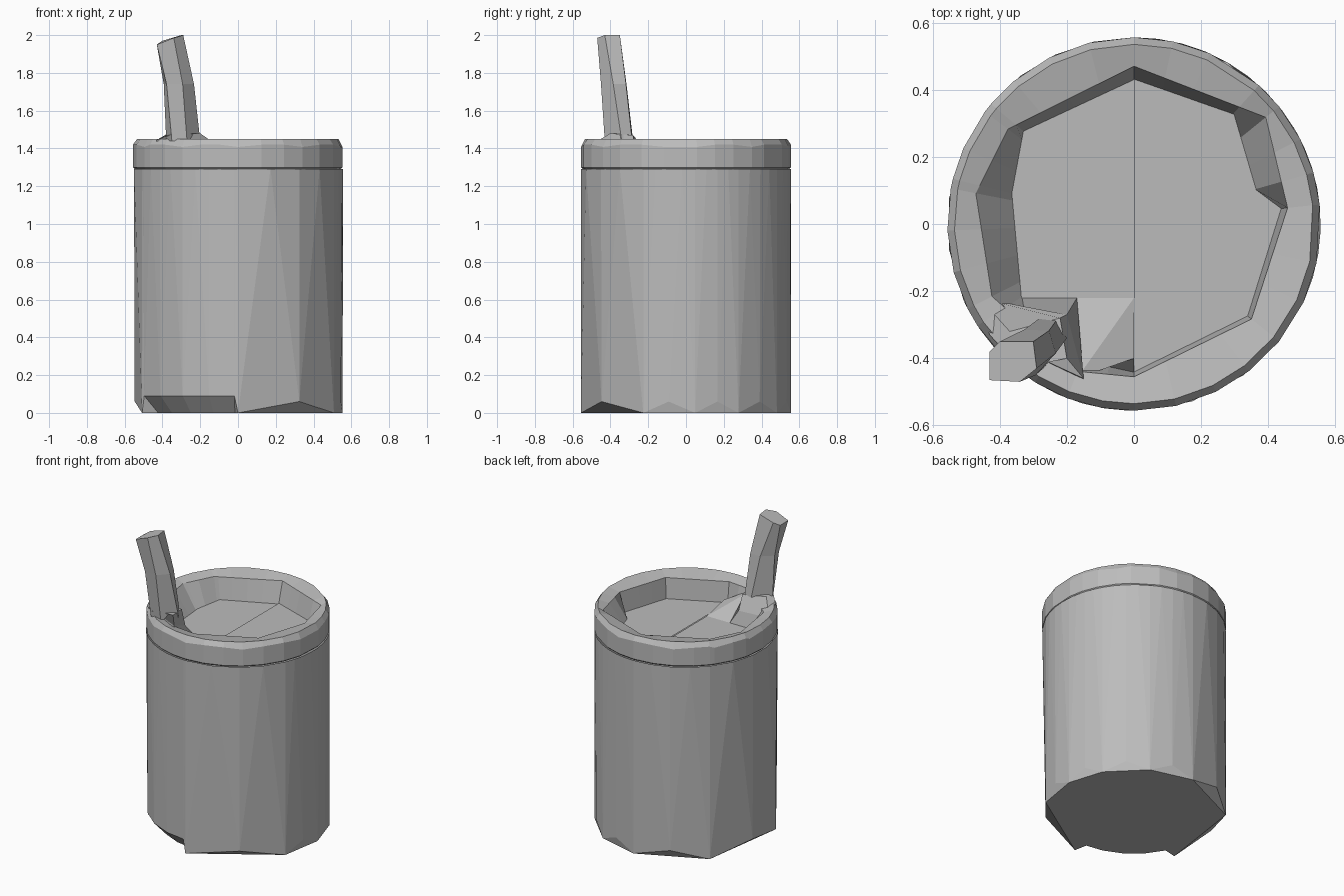
import bpy
import bmesh
from math import sin, cos, radians

cube = bpy.data.objects.get("Cube")
if cube:
    bpy.data.objects.remove(cube)

gray = bpy.data.materials.new("plain gray")
gray.use_nodes = True
gray.diffuse_color = (0.5, 0.5, 0.5, 1)
gray.node_tree.nodes["Principled BSDF"].inputs["Base Color"].default_value = (0.5, 0.5, 0.5, 1)

R = 0.556          # outer radius
SEAT = 1.29        # height where the rim meets the body


def polar(angle, r, z):
    a = radians(angle)
    return (r * cos(a), r * sin(a), z)


def finish(bm, name):
    bmesh.ops.recalc_face_normals(bm, faces=bm.faces)
    mesh = bpy.data.meshes.new(name)
    bm.to_mesh(mesh)
    bm.free()
    mesh.materials.append(gray)
    obj = bpy.data.objects.new(name, mesh)
    bpy.context.collection.objects.link(obj)
    return obj


def add_face(bm, verts):
    unique = list(dict.fromkeys(verts))
    if len(unique) > 2:
        bm.faces.new(unique)


def bridge(bm, lower, upper):
    n = len(lower)
    for i in range(n):
        j = (i + 1) % n
        add_face(bm, [lower[i], lower[j], upper[j], upper[i]])


def chord_radius(polygon, angle):
    """Distance to the edge of a polygon given as (angle, radius) corners."""
    for i, (a0, r0) in enumerate(polygon):
        a1, r1 = polygon[(i + 1) % len(polygon)]
        span = (a1 - a0) % 360
        t = (angle - a0) % 360
        if t < span:
            return r0 * r1 * sin(radians(span)) / (
                r0 * sin(radians(t)) + r1 * sin(radians(span - t)))


# Body: coarse foot with raised chamfer points, finer edge at the top
corners = [-90, -24, 5, 30, 60, 90, 140, 204]
base = []                                   # (angle, height, foot radius)
for a, b in zip(corners, corners[1:]):
    base += [(a, 0, R), ((a + b) / 2 + (3 if a == -90 else 0), 0.06, None)]
base.append((204, 0, R))
base += [(a, 0.09, 0.47) for a in (206, 222, 238, 254, 268)]

bm = bmesh.new()
side = [bm.verts.new(polar(a, R if z == 0 else R - 0.004, z)) for a, z, f in base]
feet = [v if z == 0 else (bm.verts.new(polar(a, f, 0)) if f else None)
        for v, (a, z, f) in zip(side, base)]
top = []
n = len(base)
for i in range(n):
    a = base[i][0]
    b = base[(i + 1) % n][0]
    top += [bm.verts.new(polar(a, R, SEAT)),
            bm.verts.new(polar(a + ((b - a) % 360) * 0.5, R, SEAT))]
for i in range(n):
    j = (i + 1) % n
    add_face(bm, [side[i], top[2 * i + 1], top[2 * i]])
    add_face(bm, [side[i], side[j], top[2 * i + 1]])
    add_face(bm, [side[j], top[(2 * i + 2) % (2 * n)], top[2 * i + 1]])
    if feet[i] is None:
        add_face(bm, [side[i - 1], side[j], side[i]])
    elif feet[j] is not None:
        add_face(bm, [side[i], side[j], feet[j], feet[i]])
bm.faces.new([f for f in feet if f])
finish(bm, "body")

# Rim: round outside, coarse irregular opening inside
opening = [(6, .46), (39, .505), (90, .47), (143, .47), (169, .48),
           (207, .475), (249, .47), (270, .455), (321, .45)]
well = [(6, .44), (16, .375), (48, .44), (90, .43), (140, .43),
        (166, .375), (213, .40), (249, .43), (270, .44), (321, .435)]
angles = sorted({a for a, r in opening + well}
                | {66, 78, 104, 117, 130, 156, 182, 195, 226, 238, 260, 283, 296, 308, 335, 348, 27})
bm = bmesh.new()
rings = [[] for _ in range(6)]
for k, a in enumerate(angles):
    inner = chord_radius(opening, a)
    bottom = chord_radius(well, a)
    wave = 0.012 * (k % 3 == 0)             # slightly uneven outer shoulder
    section = [(R - 0.01, SEAT), (R, SEAT + 0.01), (R, 1.42 - wave),
               (max(inner + 0.02, 0.535), 1.45), (inner, 1.43), (bottom, SEAT)]
    for ring, (r, z) in zip(rings, section):
        ring.append(bm.verts.new(polar(a, r, z)))
for lower, upper in zip(rings, rings[1:]):
    bridge(bm, lower, upper)
finish(bm, "rim")

# Recessed lid, in two halves along the centre seam
for name, sign in (("lid_left", 1), ("lid_right", -1)):
    bm = bmesh.new()
    half = [bm.verts.new(polar(90 - sign * t, 0.5, SEAT + (0.005 if sign > 0 else 0)))
            for t in range(0, 181, 20)]
    bm.faces.new(half)
    obj = finish(bm, name)
    if obj.data.polygons[0].normal.z < 0:
        obj.data.flip_normals()

# Ramp on the lid beside the straw
bm = bmesh.new()
front = [bm.verts.new((x, -0.22, SEAT)) for x in (-0.17, 0)]
back = [bm.verts.new((-0.17, -0.46, 1.42)), bm.verts.new((0, -0.40, 1.33))]
foot = [bm.verts.new((x, -0.45, SEAT)) for x in (-0.17, 0)]
add_face(bm, [front[0], front[1], back[0]])
add_face(bm, [front[1], back[1], back[0]])
add_face(bm, [front[0], foot[0], back[0]])
add_face(bm, [front[1], foot[1], back[1]])
add_face(bm, [foot[0], foot[1], back[1], back[0]])
add_face(bm, [front[0], front[1], foot[1], foot[0]])
finish(bm, "lid_ramp")


def loft(name, sections):
    bm = bmesh.new()
    loops = [[bm.verts.new((x, y, z)) for x, y, z in s] for s in sections]
    for lower, upper in zip(loops, loops[1:]):
        bridge(bm, lower, upper)
    bm.faces.new(loops[0])
    bm.faces.new(loops[-1])
    return finish(bm, name)


# Collar that rises from the lid and rim around the straw
loft("straw_collar", [
    [(-.47, -.22, SEAT), (-.17, -.22, SEAT), (-.17, -.48, SEAT), (-.42, -.34, SEAT)],
    [(-.46, -.22, 1.40), (-.20, -.27, 1.36), (-.15, -.46, 1.445), (-.43, -.33, 1.445)],
    [(-.37, -.32, 1.48), (-.22, -.28, 1.47), (-.20, -.40, 1.48), (-.34, -.43, 1.48)],
])

# Leaning faceted straw
low = [(-.38, -.37), (-.28, -.28), (-.23, -.285), (-.20, -.34), (-.27, -.43), (-.35, -.42)]
high = [(-.43, -.38), (-.40, -.35), (-.30, -.35), (-.29, -.43), (-.34, -.47), (-.43, -.465)]
tops = [1.95, 1.97, 2.0, 2.0, 1.985, 1.95]
mids = [((a + c) / 2 + 0.012, (b + d) / 2, 1.74) for (a, b), (c, d) in zip(low, high)]
loft("straw", [[(x, y, 1.44) for x, y in low], mids,
               [(x, y, z) for (x, y), z in zip(high, tops)]])
